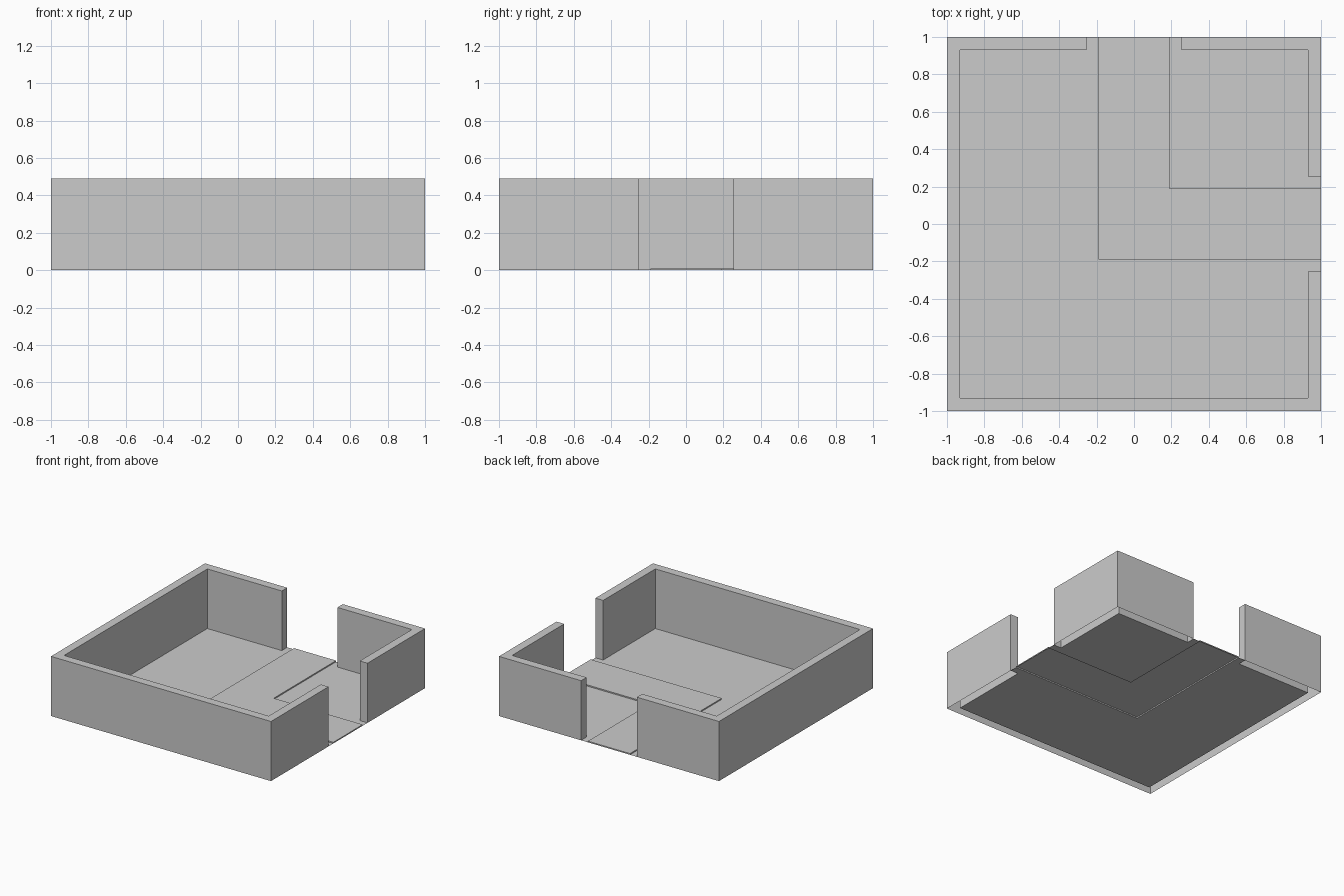
import bpy
import bmesh

if "Cube" in bpy.data.objects:
    bpy.data.objects.remove(bpy.data.objects["Cube"])

H = 0.49      # wall height
I = 0.93      # inner wall face
G = 0.253     # half width of the doorways
P = 0.191     # half width of the walkway
STEP = 0.01   # walkway height


def add_part(name, outline, height=0.0):
    """Flat plate from a counter-clockwise outline, or an open-bottomed extrusion."""
    bm = bmesh.new()
    top = [bm.verts.new((x, y, height)) for x, y in outline]
    bm.faces.new(top)
    if height > 0:
        low = [bm.verts.new((x, y, 0)) for x, y in outline]
        n = len(outline)
        for k in range(n):
            j = (k + 1) % n
            bm.faces.new((low[k], low[j], top[j], top[k]))
    mesh = bpy.data.meshes.new(name)
    bm.to_mesh(mesh)
    bm.free()
    obj = bpy.data.objects.new(name, mesh)
    bpy.context.collection.objects.link(obj)
    return obj


# Long wall running round three corners between the doorways
add_part("main_wall", [(-G, 1), (-1, 1), (-1, -1), (1, -1), (1, -G),
                       (I, -G), (I, -I), (-I, -I), (-I, I), (-G, I)], H)

# Short L-shaped wall at the back right corner
add_part("corner_wall", [(1, G), (1, 1), (G, 1), (G, I), (I, I), (I, G)], H)

# Raised L-shaped walkway joining both doorways
add_part("walkway", [(-P, 1), (-P, -P), (1, -P), (1, P), (P, P), (P, 1)], STEP)

# Floor on either side of the walkway
add_part("main_floor", [(-P, 1), (-G, 1), (-G, I), (-I, I), (-I, -I),
                        (I, -I), (I, -G), (1, -G), (1, -P), (-P, -P)])
add_part("corner_floor", [(P, 1), (P, P), (1, P), (1, G),
                          (I, G), (I, I), (G, I), (G, 1)])
